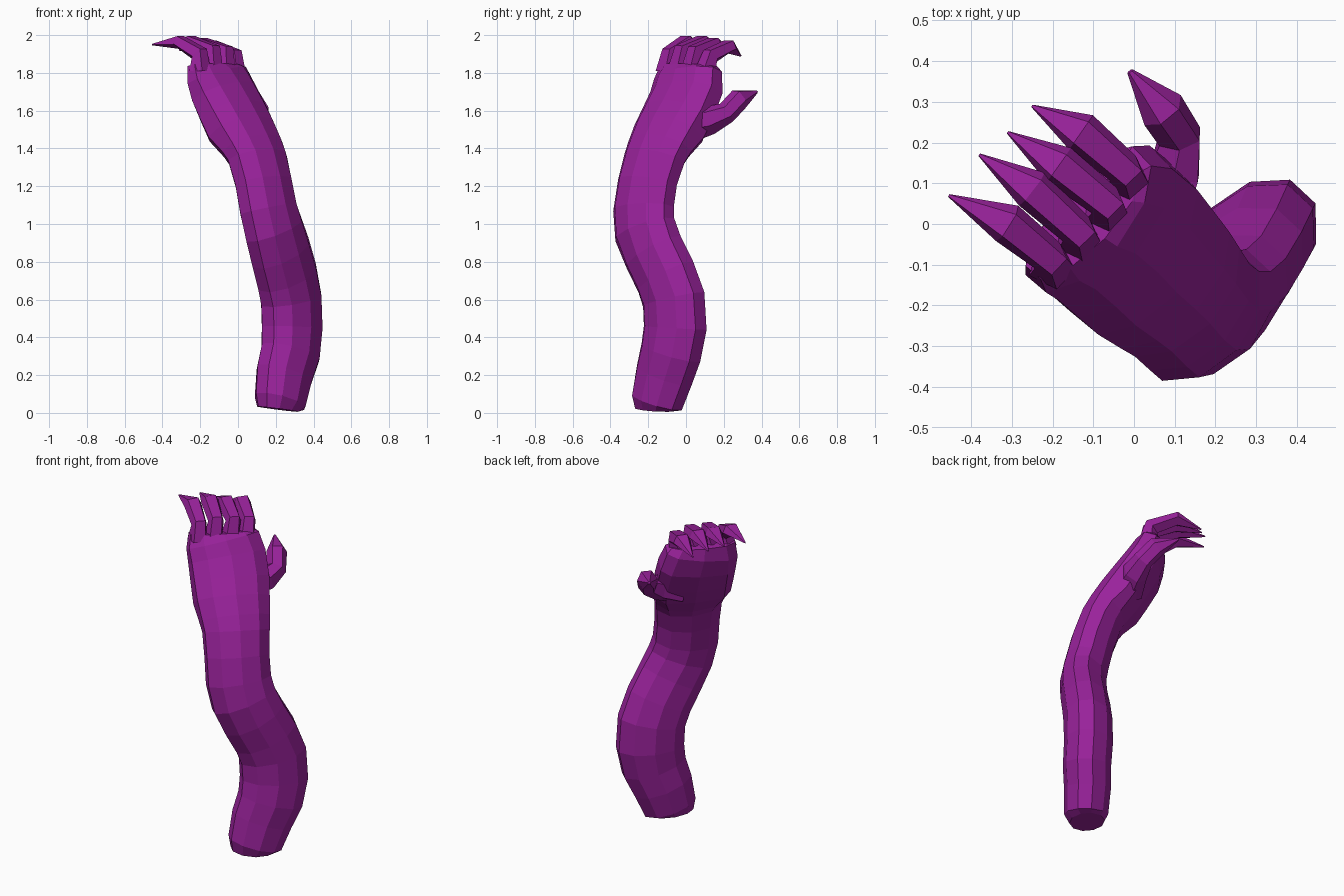
import bpy, bmesh, math
from mathutils import Vector

purple = bpy.data.materials.new("purple skin")
purple.diffuse_color = (0.32, 0.016, 0.33, 1)

ACROSS = Vector((0.68, 0.73, 0))   # direction across the hand, little finger to thumb side


def soft(v, e):
    return math.copysign(abs(v) ** e, v)


def loft(name, sections, sides, turn=0.0, first=None, last=None):
    """Skin rings (centre, half width, half thickness, palm-side roundness) along a path."""
    pts = [Vector(s[:3]) for s in sections]
    bm = bmesh.new()
    rings = []
    for i, s in enumerate(sections):
        t = pts[min(i + 1, len(pts) - 1)] - pts[max(i - 1, 0)]
        if i == 0 and first:
            t = Vector(first)
        if i == len(pts) - 1 and last:
            t = Vector(last)
        t.normalize()
        w = (ACROSS - t * ACROSS.dot(t)).normalized()
        n = t.cross(w)
        ring = []
        for k in range(sides):
            a = turn + math.tau * k / sides
            e = s[5] if len(s) > 5 and math.sin(a) > 0.01 else 1
            ring.append(bm.verts.new(pts[i] + w * s[3] * soft(math.cos(a), e)
                                     + n * s[4] * soft(math.sin(a), e)))
        rings.append(ring)
    for lo, hi in zip(rings, rings[1:]):
        for k in range(sides):
            j = (k + 1) % sides
            bm.faces.new((lo[k], lo[j], hi[j], hi[k]))
    bm.faces.new(rings[0][::-1])
    bm.faces.new(rings[-1])
    bmesh.ops.recalc_face_normals(bm, faces=bm.faces)
    me = bpy.data.meshes.new(name)
    bm.to_mesh(me)
    bm.free()
    me.materials.append(purple)
    ob = bpy.data.objects.new(name, me)
    bpy.context.collection.objects.link(ob)
    return ob


# Forearm, wrist and palm in one curved skin, boxier on the palm side of the hand
loft("arm_and_palm", [
    (0.21, -0.16, 0.02, 0.125, 0.10),
    (0.223, -0.153, 0.06, 0.158, 0.124),
    (0.245, -0.115, 0.20, 0.178, 0.132),
    (0.278, -0.08, 0.32, 0.19, 0.136),
    (0.287, -0.057, 0.45, 0.197, 0.138),
    (0.282, -0.065, 0.60, 0.197, 0.138),
    (0.26, -0.107, 0.72, 0.194, 0.136),
    (0.225, -0.171, 0.85, 0.193, 0.133),
    (0.19, -0.218, 0.97, 0.193, 0.13),
    (0.161, -0.225, 1.08, 0.19, 0.127),
    (0.135, -0.204, 1.22, 0.188, 0.125),
    (0.105, -0.168, 1.35, 0.195, 0.122, 0.9),
    (0.080, -0.143, 1.41, 0.205, 0.121, 0.8),
    (0.032, -0.10, 1.50, 0.218, 0.125, 0.5),
    (-0.012, -0.053, 1.59, 0.225, 0.12, 0.55),
    (-0.067, -0.006, 1.70, 0.225, 0.112, 0.6),
    (-0.107, 0.006, 1.79, 0.215, 0.096, 0.7),
    (-0.122, 0.012, 1.84, 0.19, 0.07, 0.8),
], 10, math.pi / 10, first=(0.12, 0.03, 1), last=(-0.1, 0.1, 1))

# Four curled, pointed fingers: root, knuckle, bent joint, tip
fingers = {
    "little_finger": [(-0.205, -0.10, 1.81), (-0.205, -0.085, 1.90), (-0.31, 0.00, 1.965), (-0.455, 0.07, 1.95)],
    "ring_finger": [(-0.14, -0.04, 1.81), (-0.135, -0.02, 1.915), (-0.25, 0.085, 1.965), (-0.38, 0.17, 1.945)],
    "middle_finger": [(-0.075, 0.03, 1.81), (-0.065, 0.05, 1.91), (-0.185, 0.145, 1.955), (-0.31, 0.225, 1.92)],
    "index_finger": [(-0.02, 0.10, 1.80), (-0.02, 0.13, 1.89), (-0.13, 0.225, 1.94), (-0.25, 0.29, 1.89)],
}
sizes = [(0.058, 0.065), (0.046, 0.05), (0.054, 0.038), (0.004, 0.004)]
for name, path in fingers.items():
    loft(name, [p + s for p, s in zip(path, sizes)], 5, math.pi / 2, first=(0, 0, 1))

# Thumb sticking out from the side of the palm
loft("thumb", [
    (0.05, 0.01, 1.53, 0.08, 0.11),
    (0.10, 0.13, 1.55, 0.068, 0.078),
    (0.112, 0.215, 1.59, 0.058, 0.058),
    (0.07, 0.28, 1.66, 0.058, 0.058),
    (-0.01, 0.375, 1.70, 0.008, 0.008),
], 6)
